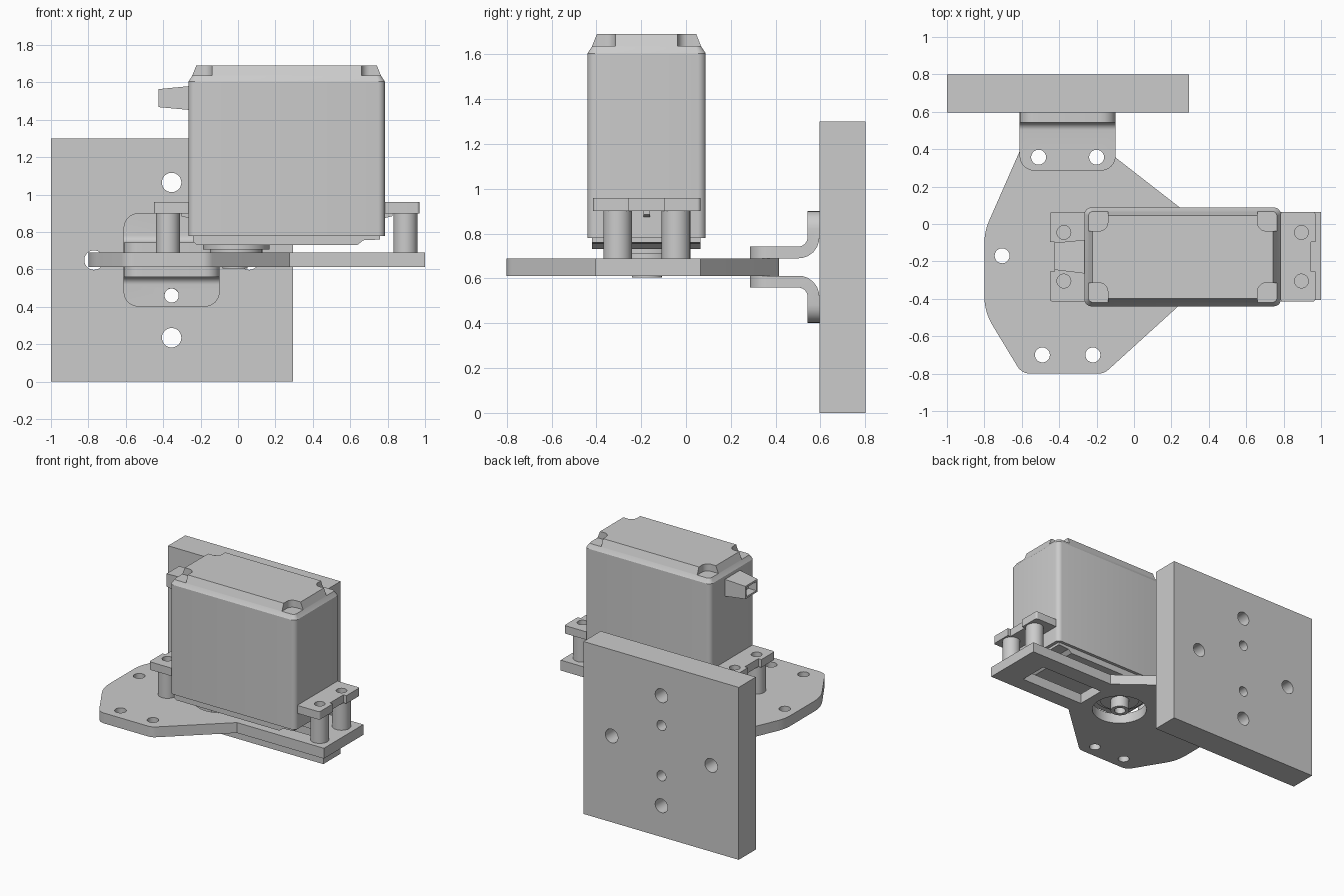
import bpy, bmesh, math
from mathutils import Vector, Matrix

if "Cube" in bpy.data.objects:
    bpy.data.objects.remove(bpy.data.objects["Cube"])

CX, CY = -0.01, -0.175          # servo output shaft axis


def finish(bm, name, smooth=True):
    bmesh.ops.recalc_face_normals(bm, faces=bm.faces[:])
    me = bpy.data.meshes.new(name)
    bm.to_mesh(me)
    bm.free()
    ob = bpy.data.objects.new(name, me)
    bpy.context.collection.objects.link(ob)
    if smooth:
        activate(ob)
        bpy.ops.object.shade_smooth_by_angle(angle=math.radians(30))
    return ob


def activate(ob):
    bpy.ops.object.select_all(action='DESELECT')
    ob.select_set(True)
    bpy.context.view_layer.objects.active = ob


def rounded(pts, radii, seg=6):
    """Polygon outline with circular arcs at the corners."""
    out, n = [], len(pts)
    for i, p in enumerate(pts):
        r = radii if isinstance(radii, (int, float)) else radii[i]
        p = Vector(p)
        if r <= 0:
            out.append(p)
            continue
        a = (Vector(pts[i - 1]) - p).normalized()
        b = (Vector(pts[(i + 1) % n]) - p).normalized()
        half = a.angle(b) / 2
        c = p + (a + b).normalized() * r / math.sin(half)
        u = p + a * r / math.tan(half) - c
        v = p + b * r / math.tan(half) - c
        for k in range(seg + 1):
            w = u.lerp(v, k / seg).normalized() * r
            out.append(c + w)
    return out


def rect(x0, x1, y0, y1):
    return [(x0, y0), (x1, y0), (x1, y1), (x0, y1)]


PLACE = {'z': lambda p, t: (p[0], p[1], t),
         'y': lambda p, t: (p[0], t, p[1]),
         'x': lambda p, t: (t, p[0], p[1])}


def loft(sections, axis='z'):
    """Skin a list of (outline, position) along an axis."""
    bm = bmesh.new()
    rings = [[bm.verts.new(PLACE[axis](p, t)) for p in o] for o, t in sections]
    n = len(rings[0])
    for a, b in zip(rings, rings[1:]):
        for i in range(n):
            bm.faces.new((a[i], a[(i + 1) % n], b[(i + 1) % n], b[i]))
    bm.faces.new(rings[0])
    bm.faces.new(rings[-1])
    return bm


def prism(name, outline, t0, t1, axis='z'):
    return finish(loft([(outline, t0), (outline, t1)], axis), name)


def circle(x, y, r, n=32):
    return [(x + r * math.cos(i * math.tau / n), y + r * math.sin(i * math.tau / n))
            for i in range(n)]


def cut(ob, outlines, t0, t1, axis='z'):
    for o in outlines:
        c = prism('cutter', o, t0, t1, axis)
        c.hide_render = True
        m = ob.modifiers.new('cut', 'BOOLEAN')
        m.operation, m.object, m.solver = 'DIFFERENCE', c, 'EXACT'
        activate(ob)
        # boolean goes ahead of the smoothing
        bpy.ops.object.modifier_apply(modifier=m.name)
        bpy.data.objects.remove(c, do_unlink=True)
    activate(ob)
    bpy.ops.object.shade_smooth_by_angle(angle=math.radians(30))


# wall plate with six holes
wall = prism('wall_plate', rect(-1, 0.295, 0, 1.3), 0.595, 0.8, 'y')
cut(wall, [circle(-0.355, 0.65 + s * 0.415, 0.052) for s in (1, -1)]
    + [circle(-0.355 + s * 0.415, 0.65, 0.052) for s in (1, -1)]
    + [circle(-0.355, 0.65 + s * 0.19, 0.038) for s in (1, -1)], 0.5, 0.9, 'y')

# swing plate carrying the servo
outline = rounded([(-0.80, -0.47), (-0.60, -0.80), (-0.16, -0.80), (0.275, -0.405),
                   (1.0, -0.405), (1.0, 0.065), (0.275, 0.065), (-0.175, 0.415),
                   (-0.60, 0.415), (-0.80, -0.04)],
                  [0.3, 0.08, 0.08, 0, 0, 0, 0, 0.02, 0.02, 0.3])
plate = prism('base_plate', outline, 0.612, 0.69)
tab_holes = [circle(-0.51, 0.357, 0.04), circle(-0.2, 0.357, 0.04)]
cut(plate, tab_holes + [circle(-0.705, -0.17, 0.04), circle(-0.49, -0.70, 0.04),
                        circle(-0.22, -0.70, 0.04), circle(CX, CY, 0.195, 48),
                        rect(0.26, 0.80, -0.285, -0.06)], 0.5, 0.8)

# pair of bent brackets, mirrored above and below the plate
for s, name in ((1, 'upper_bracket'), (-1, 'lower_bracket')):
    prof = rounded([(0.285, 0.039), (0.595, 0.039), (0.595, 0.25), (0.542, 0.25),
                    (0.542, 0.092), (0.285, 0.092)], [0, 0.092, 0, 0, 0.039, 0])
    prof = [(y, 0.651 + s * z) for y, z in prof]
    bm = loft([(prof, -0.612), (prof, -0.098)], 'x')
    ends = []
    for e in bm.edges:
        a, b = e.verts[0].co, e.verts[1].co
        if abs(a.x - b.x) < 1e-5 and (max(a.y, b.y) < 0.29 or
                                      min(s * (a.z - 0.651), s * (b.z - 0.651)) > 0.24):
            ends.append(e)
    bmesh.ops.bevel(bm, geom=ends, offset=0.08, segments=6, profile=0.5, affect='EDGES')
    br = finish(bm, name)
    cut(br, tab_holes, 0.5, 0.8)
    cut(br, [circle(-0.355, 0.651 + s * 0.19, 0.038)], 0.5, 0.7, 'y')

# servo case: rounded box with a sloped lid and four corner pockets
X0, X1, Y0, Y1 = -0.265, 0.785, -0.44, 0.088


def inset(d, r=0.035):
    return rounded(rect(X0 + d, X1 - d, Y0 + d, Y1 - d), r, 4)


case = finish(loft([(inset(0), 0.78), (inset(0), 1.605), (inset(0.02, 0.025), 1.635),
                    (inset(0.042, 0.01), 1.69)]), 'servo_case')
pockets = []
for x, dx in ((X0, 1), (X1, -1)):
    for y, dy in ((Y0, 1), (Y1, -1)):
        xs, ys = sorted((x - 0.05 * dx, x + 0.125 * dx)), sorted((y - 0.05 * dy, y + 0.125 * dy))
        pockets.append(rounded(rect(*xs, *ys), 0.045, 5))
cut(case, pockets, 1.637, 1.8)

# gear cover under the case
prism('gear_cover', [(-0.24, 0.78), (-0.24, 0.747), (-0.22, 0.732), (0.64, 0.732),
                     (0.67, 0.756), (0.76, 0.76), (0.76, 0.78)], -0.42, 0.065, 'y')

# output horn, stepped disc and hollow hub
prism('horn_collar', circle(CX, CY, 0.178, 48), 0.708, 0.735)
prism('horn_disc', circle(CX, CY, 0.14, 48), 0.688, 0.71)
hub = prism('horn_hub', circle(CX - 0.005, CY, 0.067), 0.605, 0.70)
cut(hub, [circle(CX - 0.005, CY, 0.04)], 0.55, 0.67)

# cable boot with a hollow end
boot = finish(loft([(rect(-0.265, -0.085, 1.453, 1.58), -0.262),
                    (rect(-0.245, -0.10, 1.468, 1.564), -0.425)], 'x'), 'cable_boot', False)
cut(boot, [rect(-0.23, -0.115, 1.482, 1.55)], -0.5, -0.36, 'x')

# mounting ears, standoff posts and ribs at both ends
for side, base, s in (('left', X0, -1), ('right', X1, 1)):
    tip = base + s * 0.185
    hx = base + s * 0.11
    rows = (CY - 0.13, CY + 0.13)
    ear = prism(side + '_ear', rounded([
        (base, -0.415), (tip, -0.415), (tip, CY - 0.08), (tip - s * 0.025, CY - 0.08),
        (tip - s * 0.025, CY + 0.08), (tip, CY + 0.08), (tip, 0.065), (base, 0.065)],
        [0, 0.015, 0, 0, 0, 0, 0.015, 0]), 0.9, 0.96)
    cut(ear, [circle(hx, y, 0.037) for y in rows], 0.85, 1.0)
    for i, y in enumerate(rows):
        prism(f'{side}_post_{i + 1}', circle(hx, y, 0.064), 0.69, 0.902)
    prism(side + '_ear_rib', [(base, 0.875), (base + s * 0.04, 0.885),
                              (base + s * 0.04, 0.9), (base, 0.9)],
          CY - 0.015, CY + 0.015, 'y')
